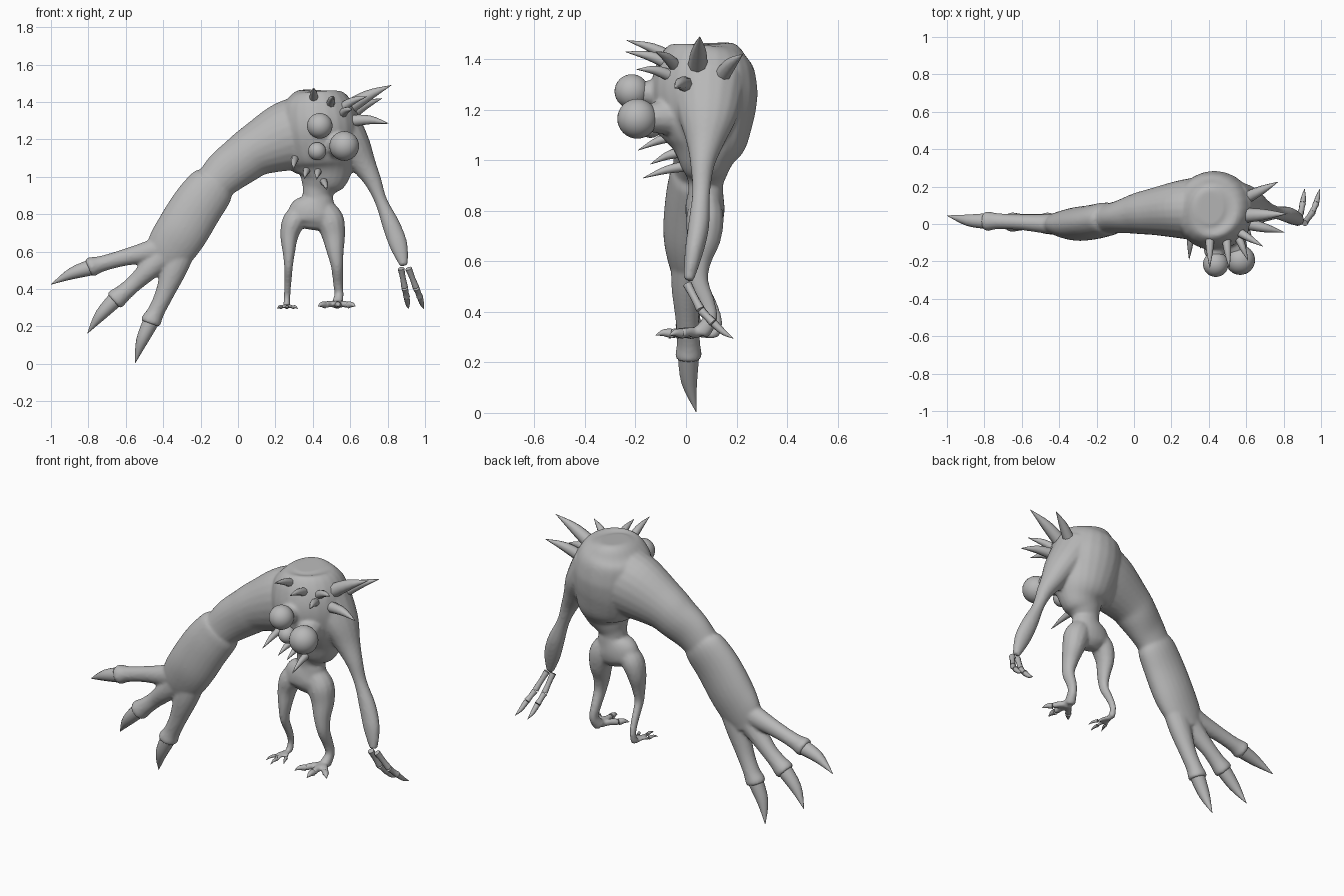
import bpy, bmesh, math
from mathutils import Vector

grey = bpy.data.materials.new("skin grey")
grey.diffuse_color = (0.48, 0.48, 0.48, 1)


def finish(name, bm, angle=60):
    bmesh.ops.recalc_face_normals(bm, faces=bm.faces)
    me = bpy.data.meshes.new(name)
    bm.to_mesh(me)
    bm.free()
    me.materials.append(grey)
    ob = bpy.data.objects.new(name, me)
    bpy.context.collection.objects.link(ob)
    bpy.ops.object.select_all(action='DESELECT')
    ob.select_set(True)
    bpy.context.view_layer.objects.active = ob
    bpy.ops.object.shade_smooth_by_angle(angle=math.radians(angle))
    return ob


def tube(bm, pts, n=16, steps=5):
    """Sweep ellipses along (x, y, z, radius across, radius in depth)."""
    pts = [p if len(p) == 5 else (*p, p[3]) for p in pts]
    P = [pts[0]] + pts + [pts[-1]]
    path = []
    for i in range(1, len(P) - 2):
        a, b, c, d = P[i - 1:i + 3]
        for s in range(steps):
            t = s / steps
            path.append([0.5 * (2 * q + (r - p) * t + (2 * p - 5 * q + 4 * r - u) * t * t
                                + (3 * q - p - 3 * r + u) * t ** 3)
                         for p, q, r, u in zip(a, b, c, d)])
    path.append(list(pts[-1]))
    rings = []
    whole = Vector(pts[-1][:3]) - Vector(pts[0][:3])
    ref = Vector((1, 0, 0)) if abs(whole.normalized().y) > 0.75 else Vector((0, 1, 0))
    for i, p in enumerate(path):
        t = (Vector(path[min(i + 1, len(path) - 1)][:3]) - Vector(path[max(i - 1, 0)][:3])).normalized()
        side = (ref - t * ref.dot(t)).normalized()
        across = t.cross(side)
        rings.append([bm.verts.new(Vector(p[:3])
                      + across * max(p[3], .001) * math.cos(math.tau * k / n)
                      + side * max(p[4], .001) * math.sin(math.tau * k / n)) for k in range(n)])
    for r0, r1 in zip(rings, rings[1:]):
        for k in range(n):
            bm.faces.new((r0[k], r0[(k + 1) % n], r1[(k + 1) % n], r1[k]))
    bm.faces.new(rings[0])
    bm.faces.new(rings[-1])


def spike(name, base, tip, r, bend=(0, 0, 0), n=8):
    """Curved cone from base to tip."""
    a, b = Vector(base), Vector(tip)
    m = (a + b) / 2 + Vector(bend)
    bm = bmesh.new()
    tube(bm, [(*a, r), (*m, r * .72), (*b, .001)], n, 4)
    return finish(name, bm)


# ---- body, limbs and fingers fused into one skin ----
bm = bmesh.new()
# hunched torso, waist and pelvis
tube(bm, [(.41, .085, 1.462, .07, .09), (.41, .085, 1.445, .13, .14), (.415, .08, 1.405, .18, .178),
          (.42, .076, 1.35, .205, .20), (.43, .072, 1.26, .215, .212), (.44, .078, 1.16, .205, .195),
          (.45, .085, 1.07, .178, .16), (.45, .08, 1.0, .142, .112), (.435, .08, .95, .10, .085),
          (.425, .078, .91, .08, .07), (.425, .078, .87, .09, .07), (.405, .075, .81, .135, .078),
          (.405, .075, .76, .135, .07), (.40, .07, .72, .07, .04)], 24)
# huge upper arm
tube(bm, [(.40, .08, 1.25, .195, .18), (.26, .078, 1.215, .187, .158), (.10, .065, 1.145, .143, .125),
          (.02, .055, 1.09, .13, .11), (-.06, .04, 1.03, .121, .09), (-.12, .03, .97, .108, .082),
          (-.18, .02, .90, .10, .08)], 24)
# forearm, starting with a step at the elbow
tube(bm, [(-.125, .025, .968, .115, .085), (-.15, .025, .935, .13, .09), (-.22, .01, .84, .139, .092),
          (-.30, .0, .71, .141, .09), (-.365, .0, .61, .13, .072), (-.41, .005, .53, .09, .05)], 24)
# three thick fingers
tube(bm, [(-.32, 0, .66, .09, .06), (-.44, 0, .61, .065, .055), (-.61, .01, .568, .045, .042),
          (-.73, .015, .535, .043, .043), (-.78, .015, .52, .053, .053), (-.80, .015, .512, .048, .048)])
tube(bm, [(-.36, 0, .62, .08, .06), (-.46, 0, .52, .06, .055), (-.55, .01, .435, .046, .044),
          (-.61, .01, .382, .047, .046), (-.65, .01, .348, .055, .053), (-.665, .01, .335, .05, .05)])
tube(bm, [(-.31, 0, .62, .09, .06), (-.345, 0, .50, .07, .058), (-.395, .005, .37, .050, .047),
          (-.438, .01, .28, .046, .046), (-.463, .01, .232, .055, .053), (-.47, .01, .215, .05, .05)])
# thin arm
tube(bm, [(.52, .09, 1.30, .13, .15), (.61, .085, 1.18, .095, .12), (.67, .075, 1.07, .068, .075),
          (.72, .065, .98, .047, .048), (.765, .06, .87, .034, .036), (.82, .05, .74, .048, .042),
          (.86, .03, .63, .048, .036), (.887, .01, .525, .022, .02)])
# legs
tube(bm, [(.35, .075, .83, .05, .05), (.30, .075, .765, .062, .068), (.275, .07, .69, .05, .06),
          (.272, .055, .60, .034, .044), (.27, .055, .52, .024, .03), (.266, .10, .43, .02, .024),
          (.262, .125, .36, .018, .02), (.26, .11, .303, .02, .022)], 12)
tube(bm, [(.45, .075, .84, .06, .06), (.49, .075, .77, .076, .075), (.51, .07, .69, .064, .068),
          (.52, .05, .60, .046, .05), (.53, .05, .52, .033, .04), (.535, .085, .43, .027, .032),
          (.54, .095, .37, .025, .03), (.53, .06, .315, .033, .035)], 12)
# toes
feet = [((.26, .11, .303), ((.23, .02), (.262, -.01), (.295, .03)), .012),
        ((.53, .05, .315), ((.465, -.03), (.535, -.06), (.59, -.02)), .022)]
for (x, y, z), tips, r in feet:
    for tx, ty in tips:
        tube(bm, [(x, y, z, r), ((x + tx) / 2, (y + ty) / 2, z + .006, r * .9), (tx, ty, z, r * .9)], 8)
# eye sockets
tube(bm, [(.44, .02, 1.26, .09), (.438, -.12, 1.265, .055), (.437, -.19, 1.27, .045)], 12)
tube(bm, [(.49, .02, 1.18, .10), (.54, -.11, 1.17, .065), (.565, -.17, 1.165, .05)], 12)
tube(bm, [(.43, .02, 1.15, .07), (.425, -.09, 1.14, .045), (.423, -.12, 1.137, .04)], 12)
body = finish("body", bm, 180)
mod = body.modifiers.new("fuse", 'REMESH')
mod.mode = 'VOXEL'
mod.voxel_size = .009
mod.use_smooth_shade = True
mod = body.modifiers.new("soften", 'SMOOTH')
mod.factor = .5
mod.iterations = 6

# ---- eyes ----
for name, c, r in (("large_eye", (.568, -.193, 1.165), .079), ("upper_eye", (.437, -.215, 1.273), .068),
                   ("small_eye", (.423, -.14, 1.137), .048)):
    bm = bmesh.new()
    bmesh.ops.create_uvsphere(bm, u_segments=32, v_segments=16, radius=r)
    bmesh.ops.translate(bm, verts=bm.verts, vec=c)
    finish(name, bm)

# ---- claws on the huge hand ----
spike("claw_upper", (-.77, .015, .52), (-1.0, .045, .425), .044, (0, -.01, .012), 14)
spike("claw_middle", (-.64, .01, .36), (-.805, .04, .163), .044, (-.012, -.01, 0), 14)
spike("claw_lower", (-.458, .01, .24), (-.55, .04, .004), .044, (-.01, -.012, 0), 14)

# ---- back and brow spikes ----
for i, (a, b, r) in enumerate([
        ((.56, .045, 1.35), (.82, .055, 1.49), .042), ((.58, .13, 1.32), (.77, .225, 1.42), .035),
        ((.61, .0, 1.30), (.805, -.045, 1.285), .032), ((.54, -.03, 1.36), (.69, -.12, 1.43), .027),
        ((.405, -.03, 1.39), (.405, -.235, 1.475), .027), ((.49, -.04, 1.37), (.51, -.24, 1.43), .027),
        ((.55, -.05, 1.33), (.61, -.195, 1.36), .025)]):
    spike(f"spike_{i + 1}", a, b, r, (0, 0, .012))

# ---- teeth under the eyes ----
for i, (a, b) in enumerate([((.305, -.03, 1.10), (.295, -.19, 1.04)), ((.37, 0, 1.04), (.355, -.13, .99)),
                            ((.43, -.01, 1.035), (.42, -.14, .985)), ((.455, .02, .98), (.475, -.17, .93))]):
    spike(f"tooth_{i + 1}", a, b, .022, (0, 0, .008))

# ---- toe claws ----
for f, ((x, y, z), tips, r) in enumerate(feet):
    for k, (tx, ty) in enumerate(tips):
        d = (Vector((tx, ty, 0)) - Vector((x, y, 0))).normalized() * .06
        spike(f"toe_claw_{f}_{k}", (tx, ty, z), (tx + d.x, ty + d.y, z - .008), r * .85, (0, 0, .006))

# ---- jointed fingers of the thin arm ----
for f, (x0, x1) in enumerate(((.872, .912), (.912, .994))):
    joints = [Vector((x0 + (x1 - x0) * t, y, z)) for t, y, z in
              ((0, .005, .51), (.5, .06, .405), (.75, .11, .355), (1, .188, .295))]
    for k in range(3):
        a, b = joints[k], joints[k + 1]
        if k == 2:
            spike(f"finger_claw_{f}", a, b, .016, (0, 0, -.006))
            continue
        bm = bmesh.new()
        tube(bm, [(*a, .018), (*a.lerp(b, .5), .015), (*a.lerp(b, .95), .018)], 8, 3)
        finish(f"finger_{f}_{k}", bm)
